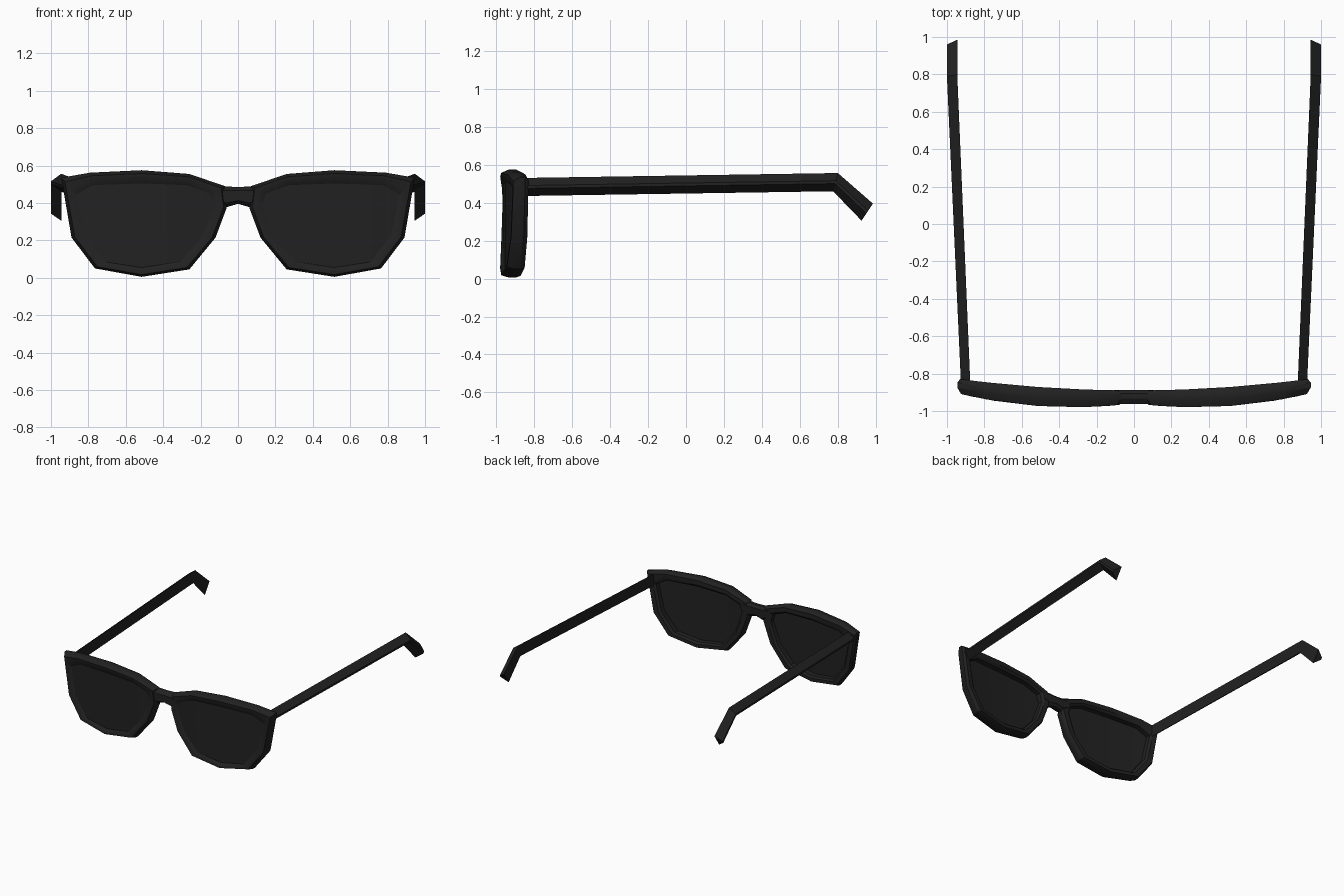
import bpy, bmesh, math

if "Cube" in bpy.data.objects:
    bpy.data.objects.remove(bpy.data.objects["Cube"])

black = bpy.data.materials.new("matte_black")
black.diffuse_color = (0.0155, 0.0155, 0.0155, 1)
black.use_nodes = True
black.node_tree.nodes["Principled BSDF"].inputs["Base Color"].default_value = black.diffuse_color


def finish(name, bm):
    """Turn a right-hand half into a mirrored, shaded object."""
    bmesh.ops.recalc_face_normals(bm, faces=bm.faces)
    mesh = bpy.data.meshes.new(name)
    bm.to_mesh(mesh)
    bm.free()
    mesh.materials.append(black)
    obj = bpy.data.objects.new(name, mesh)
    bpy.context.collection.objects.link(obj)
    mod = obj.modifiers.new("mirror", 'MIRROR')
    mod.use_clip = True
    bpy.ops.object.select_all(action='DESELECT')
    obj.select_set(True)
    bpy.context.view_layer.objects.active = obj
    bpy.ops.object.shade_smooth_by_angle(angle=math.radians(30))
    return obj


def loft(name, rings, closed=False, cap_start=True, cap_end=True):
    """Skin a list of equal-length cross-sections."""
    bm = bmesh.new()
    rows = [[bm.verts.new(p) for p in ring] for ring in rings]
    n = len(rows[0])
    for i in range(len(rows) if closed else len(rows) - 1):
        a, b = rows[i], rows[(i + 1) % len(rows)]
        for j in range(n):
            k = (j + 1) % n
            bm.faces.new((a[j], a[k], b[k], b[j]))
    if not closed:
        if cap_start:
            bm.faces.new(rows[0])
        if cap_end:
            bm.faces.new(rows[-1])
    return finish(name, bm)


# Wrapped curve of the front: depth fraction 0 = front, 1 = back
def depth(x, f):
    front = -0.98 + 0.2 * (x - 0.33) ** 2
    back = -0.89 + 0.07 * x * x
    return front + (back - front) * f


# Rim outlines (x, z), outer edge and lens opening
outer = [(.07, .49), (.26, .555), (.515, .575), (.79, .562), (.945, .535),
         (.89, .215), (.765, .05), (.515, .005), (.26, .045), (.12, .215), (.06, .375)]
inner = [(.15, .45), (.27, .495), (.515, .505), (.775, .495), (.865, .445),
         (.82, .23), (.71, .085), (.515, .055), (.31, .085), (.19, .22), (.13, .385)]

# Rim cross-section: (blend from outer to inner, depth fraction)
section = [(1, .2), (.6, .03), (.25, 0), (0, .4), (0, .75), (.2, 1), (.75, 1), (1, .85)]
rings = []
for (ox, oz), (ix, iz) in zip(outer, inner):
    ring = []
    for t, f in section:
        x = ox + (ix - ox) * t
        ring.append((x, depth(x, f), oz + (iz - oz) * t))
    rings.append(ring)
loft("rim", rings, closed=True)

# Lenses: thin curved plates filling the rims
bm = bmesh.new()
layers = [[bm.verts.new((x, depth(x, f), z)) for x, z in inner] for f in (.2, .42)]
for layer in layers:
    for strip in ((1, 2, 7, 8), (2, 3, 6, 7), (3, 4, 5, 6), (1, 8, 9), (0, 1, 9, 10)):
        bm.faces.new([layer[i] for i in strip])
for i in range(11):
    j = (i + 1) % 11
    bm.faces.new((layers[0][i], layers[0][j], layers[1][j], layers[1][i]))
finish("lens", bm)

# Bridge between the rims
profile = [(0, .2), (0, .8), (.4, 1), (.75, 1), (1, .8), (1, .2), (.75, 0), (.4, 0)]
rings = []
for x, low, high in ((0, .395, .485), (.06, .378, .488), (.11, .40, .485)):
    rings.append([(x, -0.962 + 0.075 * f, low + (high - low) * t) for f, t in profile])
loft("bridge", rings, cap_start=False)

# Temple arms: flat inside, ridged outside, bent down at the ear
rings = []
for x_in, x_out, top, bottom in (
        (.875, .925, (-.86, .53), (-.86, .435)),
        (.945, 1.0, (.80, .556), (.775, .46)),
        (.945, 1.0, (.985, .395), (.925, .305))):
    def at(x, t):
        return (x, top[0] + (bottom[0] - top[0]) * t, top[1] + (bottom[1] - top[1]) * t)
    rings.append([at(x_in, 0), at(x_out, .42), at(x_out, .58), at(x_in, 1)])
loft("temple_arm", rings)
